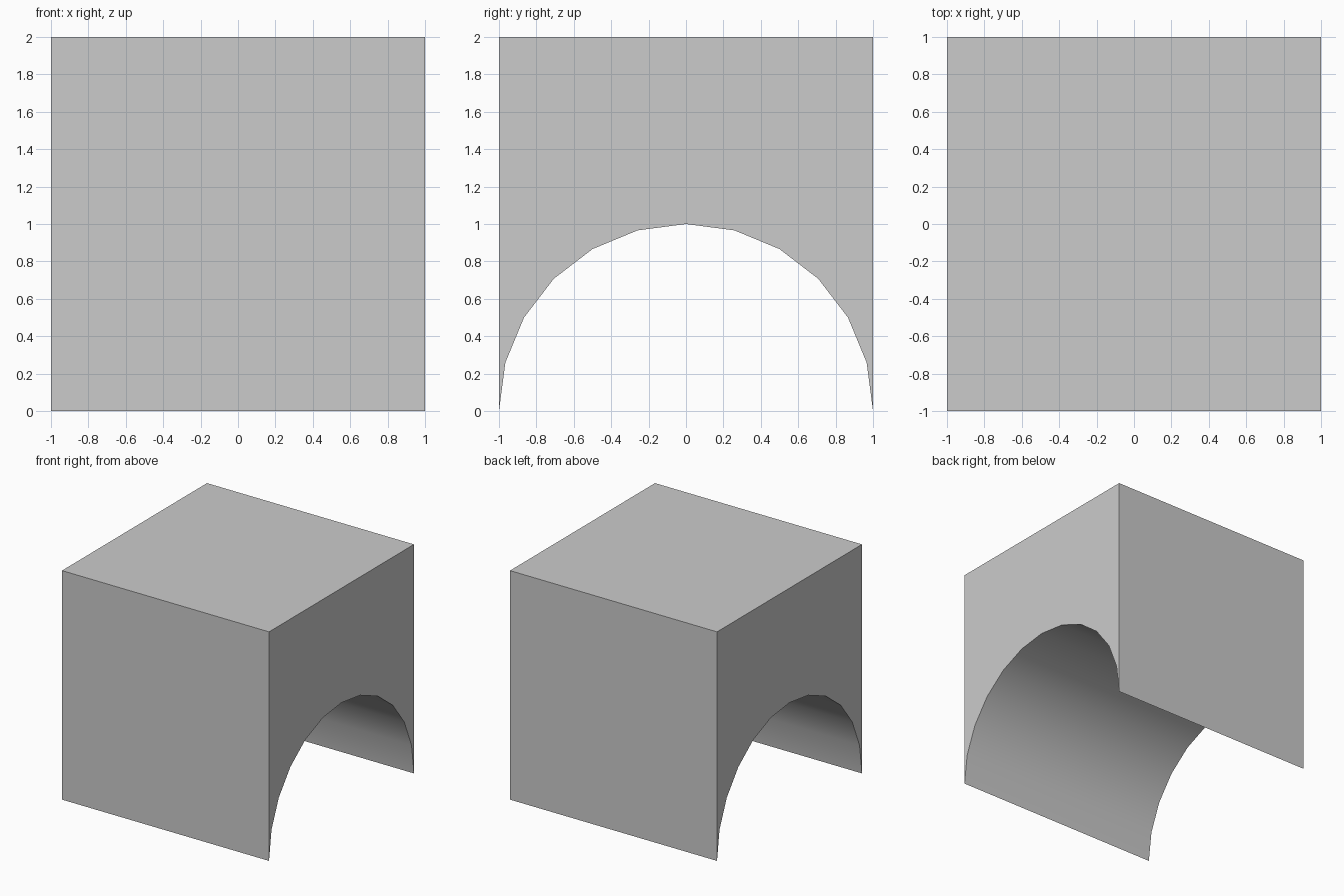
import bpy, bmesh
from math import sin, cos, pi, radians

if "Cube" in bpy.data.objects:
    bpy.data.objects.remove(bpy.data.objects["Cube"])

SEGMENTS = 12   # facets around the half-round opening
HALF = 1.0      # half the block width
HEIGHT = 2.0

# Side profile (y, z): half-round opening, then the two top corners
profile = [(HALF * cos(pi * i / SEGMENTS), HALF * sin(pi * i / SEGMENTS))
           for i in range(SEGMENTS + 1)]
profile += [(-HALF, HEIGHT), (HALF, HEIGHT)]

# Extrude the profile along x
bm = bmesh.new()
end = bm.faces.new([bm.verts.new((-HALF, y, z)) for y, z in profile])
ext = bmesh.ops.extrude_face_region(bm, geom=[end], use_keep_orig=True)
moved = [v for v in ext["geom"] if isinstance(v, bmesh.types.BMVert)]
bmesh.ops.translate(bm, verts=moved, vec=(2 * HALF, 0, 0))
bmesh.ops.recalc_face_normals(bm, faces=bm.faces)

mesh = bpy.data.meshes.new("arch_block")
bm.to_mesh(mesh)
bm.free()
block = bpy.data.objects.new("arch_block", mesh)
bpy.context.collection.objects.link(block)

# Smooth vault, sharp block edges
bpy.context.view_layer.objects.active = block
block.select_set(True)
bpy.ops.object.shade_smooth_by_angle(angle=radians(30))
